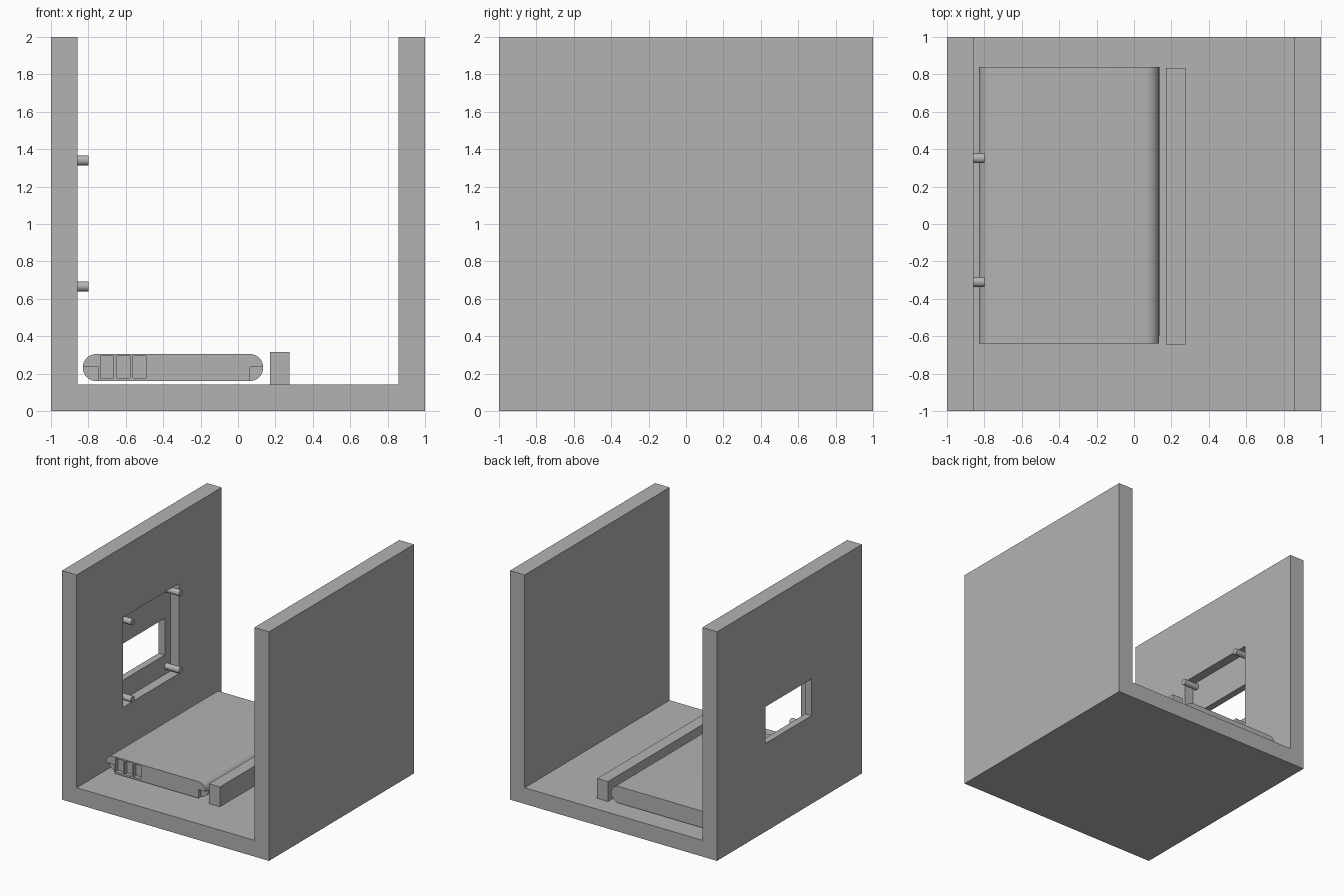
import bpy, bmesh, math
from mathutils import Matrix, Vector

cube = bpy.data.objects.get("Cube")
if cube:
    bpy.data.objects.remove(cube, do_unlink=True)

grey = bpy.data.materials.new("plain_grey")
grey.use_nodes = True
grey.diffuse_color = (0.448, 0.448, 0.448, 1)
grey.node_tree.nodes["Principled BSDF"].inputs["Base Color"].default_value = grey.diffuse_color


def finish(name, bm):
    bmesh.ops.recalc_face_normals(bm, faces=bm.faces[:])
    mesh = bpy.data.meshes.new(name)
    bm.to_mesh(mesh)
    bm.free()
    mesh.materials.append(grey)
    obj = bpy.data.objects.new(name, mesh)
    bpy.context.collection.objects.link(obj)
    return obj


def select(obj):
    bpy.ops.object.select_all(action='DESELECT')
    obj.select_set(True)
    bpy.context.view_layer.objects.active = obj


def smooth(obj):
    select(obj)
    bpy.ops.object.shade_smooth_by_angle(angle=math.radians(30))


def box(name, x, y, z):
    """Box from (low, high) ranges on each axis."""
    bm = bmesh.new()
    bmesh.ops.create_cube(bm, size=1)
    for v in bm.verts:
        v.co = Vector([r[0] if c < 0 else r[1] for c, r in zip(v.co, (x, y, z))])
    return finish(name, bm)


def extrude_profile(name, points, y0, y1):
    """Closed x-z outline extruded along y."""
    bm = bmesh.new()
    face = bm.faces.new([bm.verts.new((x, y0, z)) for x, z in points])
    new = bmesh.ops.extrude_face_region(bm, geom=[face])["geom"]
    bmesh.ops.translate(bm, vec=(0, y1 - y0, 0),
                        verts=[g for g in new if isinstance(g, bmesh.types.BMVert)])
    return finish(name, bm)


def cut(obj, x, y, z):
    """Subtract a box from an object."""
    cutter = box("cutter", x, y, z)
    cutter.hide_render = True
    mod = obj.modifiers.new("cut", 'BOOLEAN')
    mod.operation = 'DIFFERENCE'
    mod.solver = 'EXACT'
    mod.object = cutter
    select(obj)
    bpy.ops.object.modifier_apply(modifier=mod.name)
    bpy.data.objects.remove(cutter, do_unlink=True)


# U-shaped housing: floor and two walls
IN, FLOOR = 0.858, 0.142
housing = extrude_profile("housing", [(-1, 0), (1, 0), (1, 2), (IN, 2), (IN, FLOOR),
                                      (-IN, FLOOR), (-IN, 2), (-1, 2)], -1, 1)
# Recess in one wall, with a smaller window through its back
cut(housing, (-0.94, -0.8), (-0.36, 0.41), (0.60, 1.385))
cut(housing, (-1.1, -0.9), (-0.305, 0.333), (0.77, 1.09))

# Mounting pegs at the recess corners
for level, z in (("lower", 0.666), ("upper", 1.34)):
    for end, y in (("front", -0.31), ("back", 0.352)):
        bm = bmesh.new()
        bmesh.ops.create_cone(bm, cap_ends=True, segments=32, radius1=0.027, radius2=0.027,
                              depth=0.14, matrix=Matrix.Translation((-0.87, y, z))
                              @ Matrix.Rotation(math.pi / 2, 4, 'Y'))
        smooth(finish(f"{level}_{end}_peg", bm))

# Flat pack with fully rounded long sides
R, MID = 0.0725, 0.2325
outline = []
for cx, start in ((0.0625, -90), (-0.7575, 90)):
    for i in range(25):
        a = math.radians(start + 180 * i / 24)
        outline.append((cx + R * math.cos(a), MID + R * math.sin(a)))
pack = extrude_profile("flat_pack", outline, -0.64, 0.84)
# Port sockets and lower corner notches on the front end
for x in (-0.735, -0.648, -0.561):
    cut(pack, (x, x + 0.07), (-0.7, -0.605), (0.177, 0.293))
for x in ((-0.9, -0.747), (0.065, 0.2)):
    cut(pack, x, (-0.7, -0.60), (0.1, 0.235))
smooth(pack)

# Retaining rail beside the pack
box("retaining_rail", (0.171, 0.275), (-0.643, 0.833), (FLOOR, 0.315))
